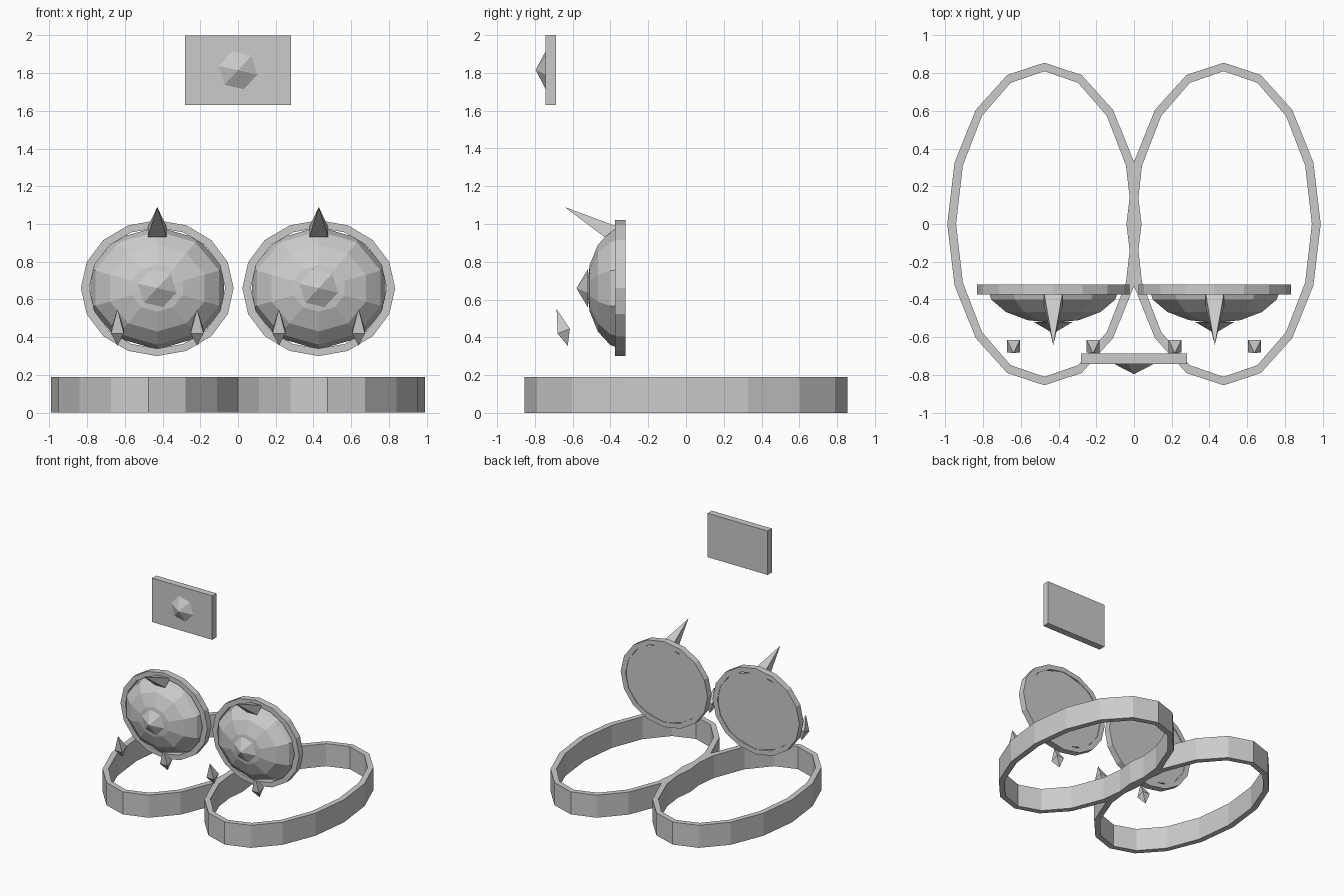
import bpy, bmesh
from math import sin, cos, pi, radians

if "Cube" in bpy.data.objects:
    bpy.data.objects.remove(bpy.data.objects["Cube"])


def make(name, verts, faces):
    me = bpy.data.meshes.new(name)
    me.from_pydata(verts, [], faces)
    bm = bmesh.new()
    bm.from_mesh(me)
    bmesh.ops.recalc_face_normals(bm, faces=bm.faces)
    bm.to_mesh(me)
    bm.free()
    ob = bpy.data.objects.new(name, me)
    bpy.context.collection.objects.link(ob)
    return ob


def ellipse(n, rx, ry, start=0.0):
    return [(rx * cos(start + 2 * pi * i / n), ry * sin(start + 2 * pi * i / n)) for i in range(n)]


def flat(cx, cy):            # ellipse lying on the ground
    return lambda u, v, d: (cx + u, cy + v, d)


def upright(cx, cz):         # ellipse facing the front
    return lambda u, v, d: (cx + u, d, cz + v)


def hoop(name, n, outer, inner, d0, d1, place):
    loops = [(outer, d0), (outer, d1), (inner, d1), (inner, d0)]
    verts = [place(u, v, d) for r, d in loops for u, v in ellipse(n, *r)]
    faces = [(k * n + i, k * n + (i + 1) % n, (k + 1) % 4 * n + (i + 1) % n, (k + 1) % 4 * n + i)
             for k in range(4) for i in range(n)]
    return make(name, verts, faces)


def dome(name, n, rings, tip, place, start):
    """Stacked loops (rx, rz, depth) closed by a tip and a flat back."""
    verts = [place(u, v, d) for rx, rz, d in rings for u, v in ellipse(n, rx, rz, start)]
    verts.append(place(0, 0, tip))
    faces = [(k * n + i, k * n + (i + 1) % n, (k + 1) * n + (i + 1) % n, (k + 1) * n + i)
             for k in range(len(rings) - 1) for i in range(n)]
    last = (len(rings) - 1) * n
    faces += [(last + i, last + (i + 1) % n, len(verts) - 1) for i in range(n)]
    faces.append(tuple(range(n)))
    return make(name, verts, faces)


def gem(name, cx, cz, base, tip):
    return dome(name, 6, [(0.105, 0.105, base)], tip, upright(cx, cz), radians(-13))


def shard(name, cx, half, back, front, top, bottom=None):
    """Four-sided spike; each point is (y, z). A bottom point makes it double ended."""
    verts = [(cx + s * half, *p) for s, p in ((-1, back), (1, back), (1, front), (-1, front))]
    verts.append((cx, *top))
    faces = [(i, (i + 1) % 4, 4) for i in range(4)]
    if bottom:
        verts.append((cx, *bottom))
        faces += [(i, (i + 1) % 4, 5) for i in range(4)]
    else:
        faces.append((0, 1, 2, 3))
    return make(name, verts, faces)


for side, s in (("left", -1), ("right", 1)):
    cx = s * 0.428
    # Large oval ring on the ground
    hoop(f"{side}_base_ring", 16, (0.515, 0.855), (0.468, 0.81), 0, 0.19, flat(s * 0.475, 0))
    # Upright rim around the dome
    hoop(f"{side}_rim", 16, (0.405, 0.36), (0.36, 0.32), -0.375, -0.32, upright(cx, 0.66))
    # Faceted half-sphere
    rings = [(0.373 * cos(a), 0.325 * cos(a), -0.325 - 0.2 * sin(a))
             for a in (k * pi / 8 for k in range(4))]
    dome(f"{side}_dome", 10, rings, -0.525, upright(cx, 0.66), pi / 10)
    # Centre gem
    gem(f"{side}_centre_gem", cx, 0.66, -0.52, -0.58)
    # Spike leaning forward from the top
    shard(f"{side}_top_spike", cx, 0.05, (-0.36, 0.985), (-0.43, 0.93), (-0.643, 1.09))
    # Two small shards in front
    for i in (-1, 1):
        shard(f"{side}_shard_{'inner' if i == -s else 'outer'}", cx + i * 0.211, 0.034,
              (-0.615, 0.445), (-0.68, 0.42), (-0.685, 0.55), (-0.626, 0.355))

# Floating plate with its gem
x, y0, y1, z0, z1 = 0.28, -0.743, -0.687, 1.63, 2.0
corners = [(-x, z0), (x, z0), (x, z1), (-x, z1)]
make("plate", [(u, d, v) for d in (y0, y1) for u, v in corners],
     [(0, 1, 2, 3), (4, 5, 6, 7)] + [(i, (i + 1) % 4, (i + 1) % 4 + 4, i + 4) for i in range(4)])
gem("plate_gem", 0, 1.815, y0, -0.796)
